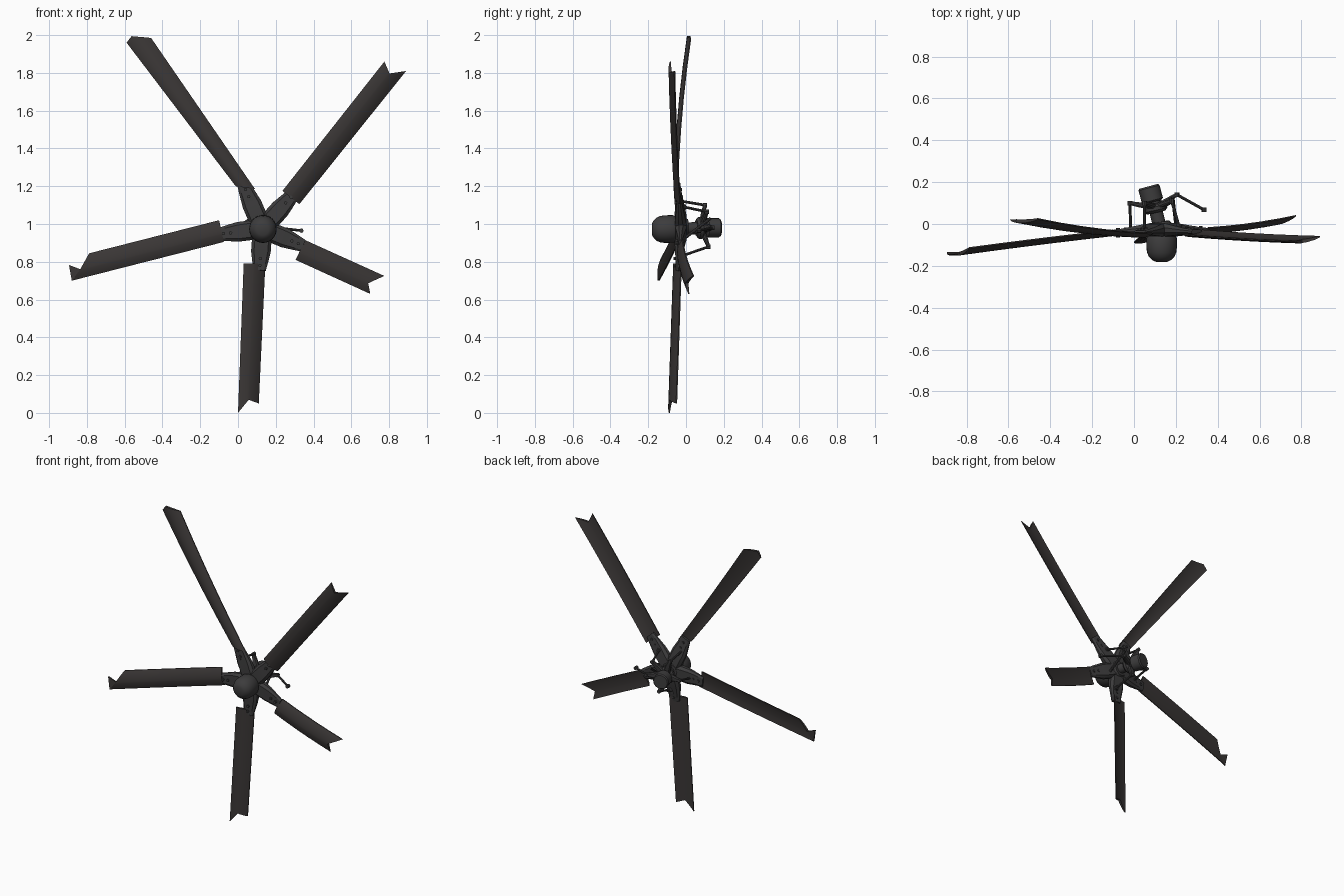
import bpy, bmesh, math
from mathutils import Vector as V

if "Cube" in bpy.data.objects:
    bpy.data.objects.remove(bpy.data.objects["Cube"])


def material(name, col):
    m = bpy.data.materials.new(name)
    m.diffuse_color = (*col, 1)
    m.use_nodes = True
    m.node_tree.nodes["Principled BSDF"].inputs["Base Color"].default_value = m.diffuse_color
    return m


BLADE = material("charcoal brown", (0.042, 0.037, 0.036))
METAL = material("dark grey metal", (0.046, 0.045, 0.046))


def finish(name, bm, mat, angle=35):
    bmesh.ops.recalc_face_normals(bm, faces=bm.faces)
    me = bpy.data.meshes.new(name)
    bm.to_mesh(me)
    bm.free()
    me.materials.append(mat)
    ob = bpy.data.objects.new(name, me)
    bpy.context.collection.objects.link(ob)
    bpy.ops.object.select_all(action='DESELECT')
    ob.select_set(True)
    bpy.context.view_layer.objects.active = ob
    bpy.ops.object.shade_smooth_by_angle(angle=math.radians(angle))
    return ob


def lathe(name, a, b, profile, mat, n=24):
    """Rings (fraction along a-b, radius) around the line a-b, capped."""
    a, b = V(a), V(b)
    q = (b - a).to_track_quat('Z', 'Y')
    bm = bmesh.new()
    rings = [[bm.verts.new(a.lerp(b, t) + q @ V((r * math.cos(i * math.tau / n),
              r * math.sin(i * math.tau / n), 0))) for i in range(n)] for t, r in profile]
    for p, s in zip(rings, rings[1:]):
        for i in range(n):
            bm.faces.new((p[i], p[(i + 1) % n], s[(i + 1) % n], s[i]))
    bm.faces.new(rings[0])
    bm.faces.new(rings[-1])
    return finish(name, bm, mat)


def rod(name, a, b, r=0.007, n=8):
    return lathe(name, a, b, [(0, r), (1, r)], METAL, n)


def plate(name, a, b, stations, mat=METAL):
    """Tapered bar from a to b; stations = (fraction, half width, half thickness)."""
    a, b = V(a), V(b)
    d = (b - a).normalized()
    side = d.cross(V((0, 1, 0))).normalized()
    up = side.cross(d)
    bm = bmesh.new()
    rings = []
    for t, w, h in stations:
        c = a.lerp(b, t)
        rings.append([bm.verts.new(c + side * w * x + up * h * y) for x, y in
                      ((-1, -.4), (-.7, -1), (.7, -1), (1, -.4), (1, .4), (.7, 1), (-.7, 1), (-1, .4))])
    for p, s in zip(rings, rings[1:]):
        for i in range(8):
            bm.faces.new((p[i], p[(i + 1) % 8], s[(i + 1) % 8], s[i]))
    bm.faces.new(rings[0])
    bm.faces.new(rings[-1])
    return finish(name, bm, mat, 25)


def blade(name, r0, r1, t0, t1, cut, bend=0):
    """Flat-backed aerofoil between two edges; cut = (chord, (trim at edge 0, mid, edge 1))."""
    r0, r1, t0, t1 = map(V, (r0, r1, t0, t1))
    sp, (c0, cm, c1) = cut
    chords = sorted({0, .1, .25, .45, .65, .85, 1, sp})
    bm = bmesh.new()
    front, back = [], []
    for s in chords:
        trim = c0 + (cm - c0) * s / sp if s <= sp else cm + (c1 - cm) * (s - sp) / (1 - sp)
        hump = 0.018 * (math.sin(math.pi * s) ** .8 if 0 < s < 1 else 0)
        f, b = [], []
        for k in range(6):
            v = k / 5 * (1 - trim)
            p = r0.lerp(t0, v).lerp(r1.lerp(t1, v), s)
            p.y += bend * 4 * v * (1 - v)
            f.append(bm.verts.new(p - V((0, hump + .003, 0))))
            b.append(bm.verts.new(p + V((0, .003 - hump * .35, 0))))
        front.append(f)
        back.append(b)
    n = len(chords)
    for i in range(n - 1):
        for k in range(5):
            for g in (front, back):
                bm.faces.new((g[i][k], g[i + 1][k], g[i + 1][k + 1], g[i][k + 1]))
        for k in (0, 5):
            bm.faces.new((front[i][k], front[i + 1][k], back[i + 1][k], back[i][k]))
    for i in (0, n - 1):
        for k in range(5):
            bm.faces.new((front[i][k], front[i][k + 1], back[i][k + 1], back[i][k]))
    return finish(name, bm, BLADE, 40)


# five broken rotor blades
blade("blade_upper_left", (-.012, -.045, 1.20), (.09, -.045, 1.185),
      (-.59, .02, 1.96), (-.46, .025, 1.985), (.35, (0, -.033, 0)), -.012)
blade("blade_upper_right", (.235, -.05, 1.175), (.325, -.03, 1.105),
      (.775, -.082, 1.86), (.89, -.06, 1.81), (.5, (0, .055, 0)), -.004)
blade("blade_left", (-.10, -.03, 1.02), (-.075, -.04, .905),
      (-.905, -.13, .815), (-.88, -.143, .70), (.6, (.145, .068, 0)), .003)
blade("blade_bottom", (.03, -.06, .79), (.145, -.025, .79),
      (0, -.088, 0), (.11, -.05, .05), (.5, (0, .058, 0)))
blade("blade_lower_right", (.355, -.018, .915), (.305, -.035, .81),
      (.775, .04, .725), (.70, .015, .63), (.6, (0, .1, 0)), -.008)

# bent lip at the broken left tip
bm = bmesh.new()
lip = [[bm.verts.new((x, y + o, z)) for x, y, z in
        ((-.895, -.137, .783), (-.82, -.135, .755), (-.88, -.143, .70))] for o in (-.008, .002)]
bm.faces.new(lip[0])
bm.faces.new(lip[1])
for i in range(3):
    j = (i + 1) % 3
    bm.faces.new((lip[0][i], lip[0][j], lip[1][j], lip[1][i]))
finish("left_tip_lip", bm, BLADE)

# hub cap, centre hub, mast and rear bearing along a slightly tilted axis
lathe("hub_cap", (.132, -.18, .97), (.132, -.055, .975),
      [(0, .03), (.06, .045), (.2, .062), (.36, .07), (.55, .073), (.9, .073), (1, .066)], METAL)
lathe("hub_centre", (.13, -.06, .975), (.12, .01, .977), [(0, .062), (.5, .07), (1, .05)], METAL, 10)
lathe("mast", (.125, -.02, .976), (.085, .14, .98), [(0, .032), (1, .032)], METAL, 12)
lathe("rear_bearing", (.09, .105, .98), (.07, .18, .98),
      [(0, .04), (.1, .052), (.9, .052), (1, .046)], METAL, 16)
lathe("swash_ring", (.106, .055, .979), (.097, .095, .98),
      [(0, .045), (.3, .058), (.7, .058), (1, .045)], METAL, 16)

# grip arms carrying the blades
hub = (.13, -.025, .975)
grips = {"upper_left": (.028, -.042, 1.21), "upper_right": (.30, -.038, 1.165),
         "left": (-.105, -.04, .945), "bottom": (.114, -.045, .755),
         "lower_right": (.345, -.03, .885)}
for key, end in grips.items():
    plate("grip_" + key, hub, end, [(0, .05, .03), (.3, .052, .03), (.55, .052, .022),
                                    (.8, .042, .014), (1, .033, .011)])
    d = V(end) - V(hub)
    for t in (.72, .88):
        c = V(hub) + d * t
        rod("bolt_" + key, c - V((0, .026, 0)), c + V((0, .02, 0)), .009, 6)

# swash plate arms and pitch links
links = {"upper_left": ((.05, .10, 1.10), (.05, -.05, 1.125)),
         "upper_right": ((.18, .11, 1.065), (.215, -.01, 1.09)),
         "left": ((-.02, .10, .985), (-.015, -.035, .95)),
         "bottom": ((.12, .12, .88), (.14, -.01, .835)),
         "lower_right": ((.205, .14, .98), (.335, .068, .965))}
for key, (a, b) in links.items():
    plate("swash_arm_" + key, (.10, .078, .98), a, [(0, .024, .014), (.6, .02, .012), (1, .01, .009)])
    rod("pitch_link_" + key, a, b)
    for p in (a, b):
        rod("link_joint_" + key, V(p) - V((0, .011, 0)), V(p) + V((0, .011, 0)), .012)

# horns joining the links to the grips
for key, t in (("upper_left", .6), ("upper_right", .6), ("left", .6), ("bottom", .6)):
    plate("pitch_horn_" + key, V(hub).lerp(V(grips[key]), t), links[key][1], [(0, .022, .012), (1, .01, .008)])
# loose scissor links behind the hub
rod("scissor_upper", (.185, .13, 1.03), (.20, .0, .93), .008)
rod("scissor_lower", (.10, .12, .885), (.09, .085, .955), .008)
